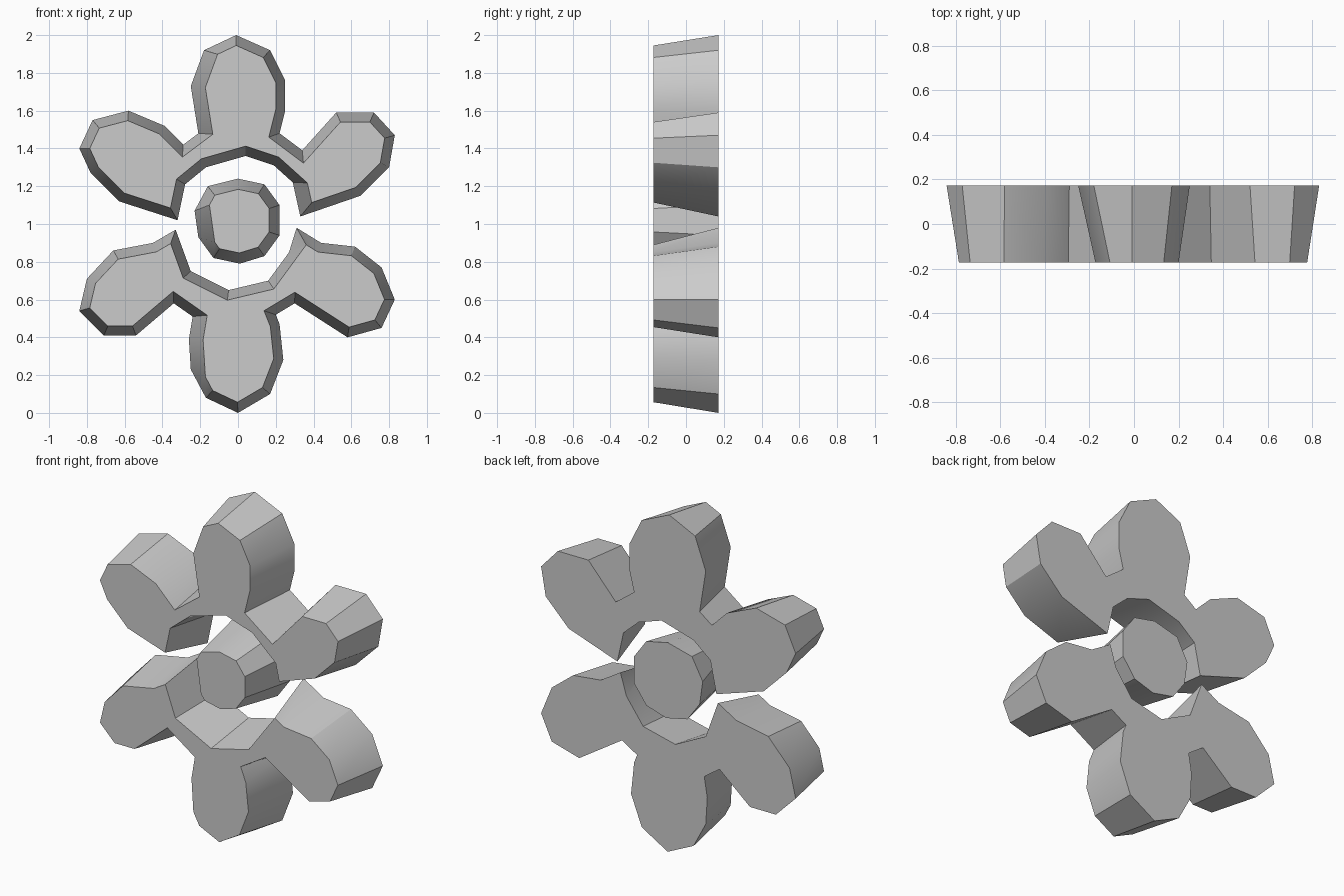
import bpy
import bmesh
from mathutils import Vector

default_cube = bpy.data.objects.get("Cube")
if default_cube:
    bpy.data.objects.remove(default_cube, do_unlink=True)

HALF_DEPTH = 0.172

# One plain grey for the whole flower
grey = bpy.data.materials.new("plain grey")
grey.use_nodes = True
grey.diffuse_color = (0.6, 0.6, 0.6, 1)
grey.node_tree.nodes["Principled BSDF"].inputs["Base Color"].default_value = grey.diffuse_color


def edge_line(start, end, inset):
    """Return a point on the inward-shifted edge and its inward normal."""
    along = (end - start).normalized()
    inward = Vector((along.y, -along.x))
    # The left flanks of the upright petals slope more than the other walls
    if inward.x > 0.9 and abs(start.x) < 0.4:
        inset *= 1.5
    return start + inward * inset, inward


def inset_outline(points, inset):
    """Shift every edge of a clockwise outline inward, with mitred corners."""
    result = []
    for i, point in enumerate(points):
        before = points[i - 1]
        after = points[(i + 1) % len(points)]
        base_a, normal_a = edge_line(before, point, inset)
        base_b, normal_b = edge_line(point, after, inset)
        cross = normal_a.cross(normal_b)
        if abs(cross) < 0.05:
            result.append(point + (base_b - point))
            continue
        # Intersection of the two shifted edges
        dist_a, dist_b = normal_a.dot(base_a), normal_b.dot(base_b)
        result.append(Vector(((dist_a * normal_b.y - dist_b * normal_a.y) / cross,
                              (dist_b * normal_a.x - dist_a * normal_b.x) / cross)))
    return result


def tapered_slab(name, outline, inset):
    """Build a slab with the full outline at the back and an inset front."""
    back = [Vector(p) / 100 for p in outline]
    front = inset_outline(back, inset)
    bm = bmesh.new()
    rear_ring = [bm.verts.new((p.x, HALF_DEPTH, p.y)) for p in back]
    front_ring = [bm.verts.new((p.x, -HALF_DEPTH, p.y)) for p in front]
    bm.faces.new(rear_ring)
    bm.faces.new(front_ring)
    for i in range(len(back)):
        bm.faces.new((rear_ring[i - 1], rear_ring[i], front_ring[i], front_ring[i - 1]))
    bmesh.ops.recalc_face_normals(bm, faces=bm.faces)
    mesh = bpy.data.meshes.new(name)
    bm.to_mesh(mesh)
    bm.free()
    mesh.materials.append(grey)
    obj = bpy.data.objects.new(name, mesh)
    bpy.context.collection.objects.link(obj)
    bpy.ops.object.select_all(action="DESELECT")
    obj.select_set(True)
    bpy.context.view_layer.objects.active = obj
    bpy.ops.object.shade_smooth_by_angle()
    return obj


# Outlines run clockwise, in hundredths of a unit
top_petal = [(-25, 173), (-18, 192), (-1, 200), (17, 192), (25, 176), (25, 160), (22, 148)]
upper_left_petal = [(34, 139), (52, 159), (72, 159), (83, 147), (80, 130), (65, 115)]
upper_arch = [(33, 104), (29, 122), (19, 131), (4, 136), (-17, 130), (-28, 121), (-32, 102)]
upper_right_petal = [(-63, 112), (-78, 127), (-84, 140), (-77, 155), (-58, 160), (-39, 152),
                     (-29, 142), (-21, 148)]

lower_arch = [(-33, 97), (-25, 75), (-5, 65), (16, 70), (27, 85), (31, 98)]
lower_left_petal = [(44, 90), (62, 88), (76, 77), (83, 60), (76, 45), (58, 40), (30, 58)]
bottom_petal = [(20, 52), (22, 47), (24, 28), (17, 10), (0, 0), (-17, 8), (-25, 23),
                (-26, 39), (-24, 51)]
lower_right_petal = [(-34, 58), (-54, 41), (-71, 41), (-84, 54), (-80, 71), (-66, 86), (-45, 90)]

centre = [(0, 124), (14, 121), (22, 110), (22, 94), (14, 83), (1, 79), (-13, 82),
          (-21, 93), (-23, 107), (-16, 120)]

# Two three-petal halves around a loose centre
tapered_slab("upper_petals", top_petal + upper_left_petal + upper_arch + upper_right_petal, 0.05)
tapered_slab("lower_petals", lower_arch + lower_left_petal + bottom_petal + lower_right_petal, 0.05)
tapered_slab("flower_centre", centre, 0.055)
